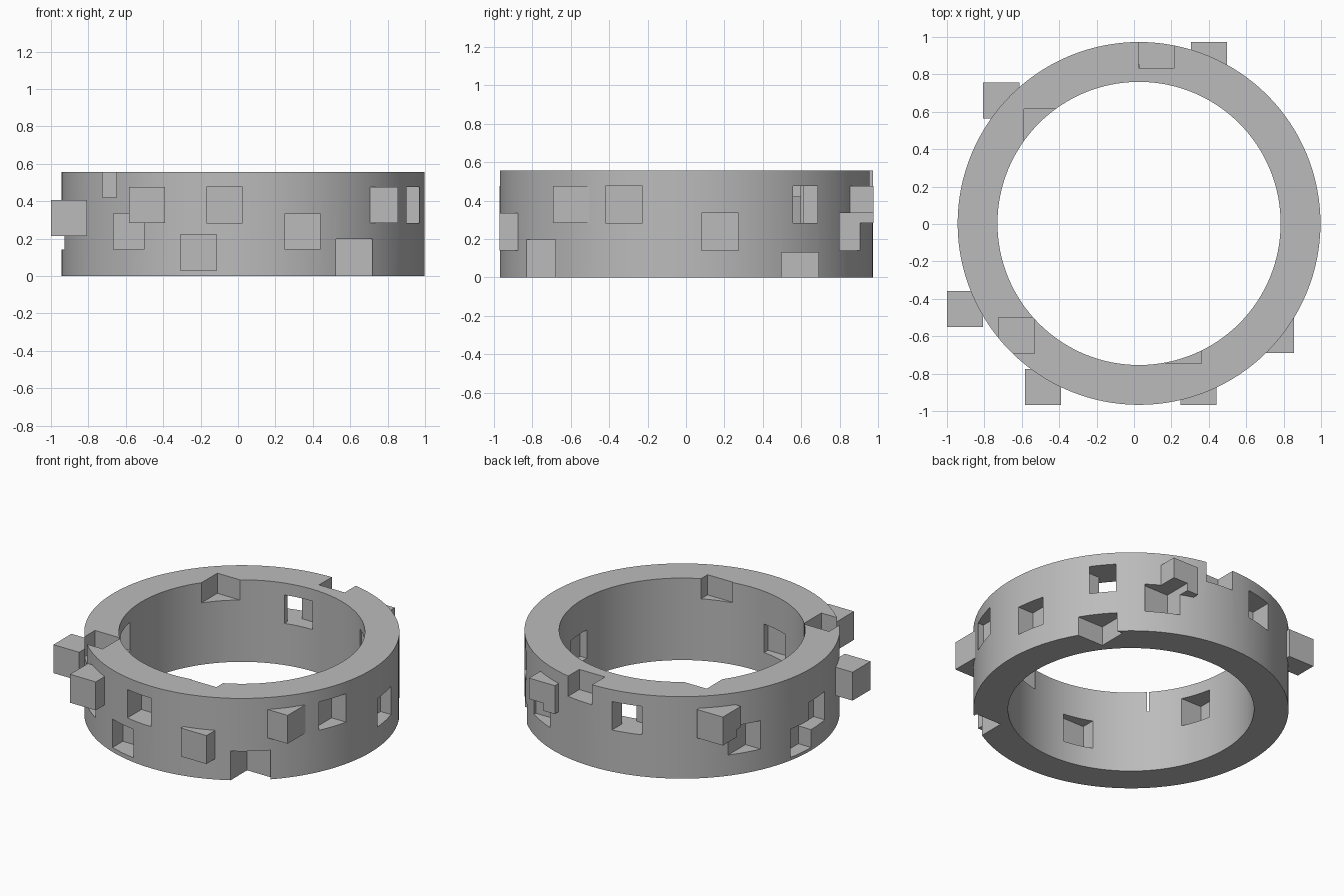
import bpy, bmesh
from mathutils import Matrix, Vector

if "Cube" in bpy.data.objects:
    bpy.data.objects.remove(bpy.data.objects["Cube"])

CENTRE = Vector((0.027, 0.003))
OUTER, INNER, HEIGHT, SIDE = 0.97, 0.757, 0.557, 0.193

grey = bpy.data.materials.new("plain grey")
grey.use_nodes = True
colour = (0.5, 0.5, 0.5, 1)
grey.diffuse_color = colour
grey.node_tree.nodes["Principled BSDF"].inputs["Base Color"].default_value = colour


def make_object(name, bm):
    mesh = bpy.data.meshes.new(name)
    bmesh.ops.recalc_face_normals(bm, faces=bm.faces)
    bm.to_mesh(mesh)
    bm.free()
    obj = bpy.data.objects.new(name, mesh)
    bpy.context.collection.objects.link(obj)
    mesh.materials.append(grey)
    return obj


def make_blocks(name, corners):
    """Equal cubes, each placed by its lowest corner."""
    bm = bmesh.new()
    for corner in corners:
        middle = Vector(corner) + Vector((SIDE, SIDE, SIDE)) / 2
        bmesh.ops.create_cube(bm, size=SIDE, matrix=Matrix.Translation(middle))
    return make_object(name, bm)


def combine(target, tool, operation):
    mod = target.modifiers.new(operation.lower(), 'BOOLEAN')
    mod.operation, mod.object = operation, tool
    mod.solver, mod.use_self = 'EXACT', True
    bpy.context.view_layer.objects.active = target
    bpy.ops.object.modifier_apply(modifier=mod.name)
    bpy.data.objects.remove(tool)


# Plain ring: square profile spun around the centre
bm = bmesh.new()
profile = [bm.verts.new((CENTRE.x + r, CENTRE.y, z))
           for r, z in ((INNER, 0), (OUTER, 0), (OUTER, HEIGHT), (INNER, HEIGHT))]
edges = [bm.edges.new((profile[i], profile[(i + 1) % 4])) for i in range(4)]
bmesh.ops.spin(bm, geom=profile + edges, cent=(CENTRE.x, CENTRE.y, 0), axis=(0, 0, 1),
               angle=6.283185307, steps=128, use_merge=True)
bmesh.ops.remove_doubles(bm, verts=bm.verts, dist=0.0001)
ring = make_object("block_ring", bm)

# Blocks standing out of the outer wall
LOW, MID, HIGH, TOP = 0.02, 0.141, 0.283, 0.42
combine(ring, make_blocks("raised_blocks", [
    (-1.0, -0.552, 0.214),
    (-0.584, -0.968, HIGH),
    (0.248, -0.968, MID),
    (0.663, -0.69, HIGH),
    (0.304, 0.781, HIGH),
    (-0.806, 0.563, HIGH),
]), 'UNION')

# Pockets cut into the outer wall
outer_pockets = [
    (-0.665, -0.81, MID), (-0.307, -0.99, LOW + 0.01), (-0.168, -0.99, HIGH),
    (0.86, -0.418, HIGH), (0.88, 0.08, MID),
    (0.63, 0.49, HIGH), (0.388, 0.781, MID),
    (-0.31, 0.77, HIGH), (-0.93, 0.415, MID),
    (-1.04, 0.005, LOW), (-1.04, -0.16, MID),
]
# Pockets cut into the inner wall
inner_pockets = [
    (-0.256, -0.79, MID), (-0.81, -0.325, HIGH), (0.64, -0.055, MID),
    (0.50, 0.417, HIGH), (-0.166, 0.66, HIGH),
]
# Notches open at the top and at the bottom rim
top_notches = [
    (-0.725, -0.692, TOP), (0.024, 0.835, TOP),
    (0.168, -0.747, TOP), (-0.587, 0.423, TOP),
]
bottom_notches = [(0.525, -0.845, 0.005), (0.67, 0.495, 0.13 - SIDE)]
# The front notch reaches through the bottom rim
bottom_notches.append((0.525, -0.845, -0.1))

combine(ring, make_blocks(
    "pockets", outer_pockets + inner_pockets + top_notches + bottom_notches),
    'DIFFERENCE')

bpy.ops.object.select_all(action='DESELECT')
ring.select_set(True)
bpy.context.view_layer.objects.active = ring
bpy.ops.object.shade_smooth_by_angle(angle=0.5)
